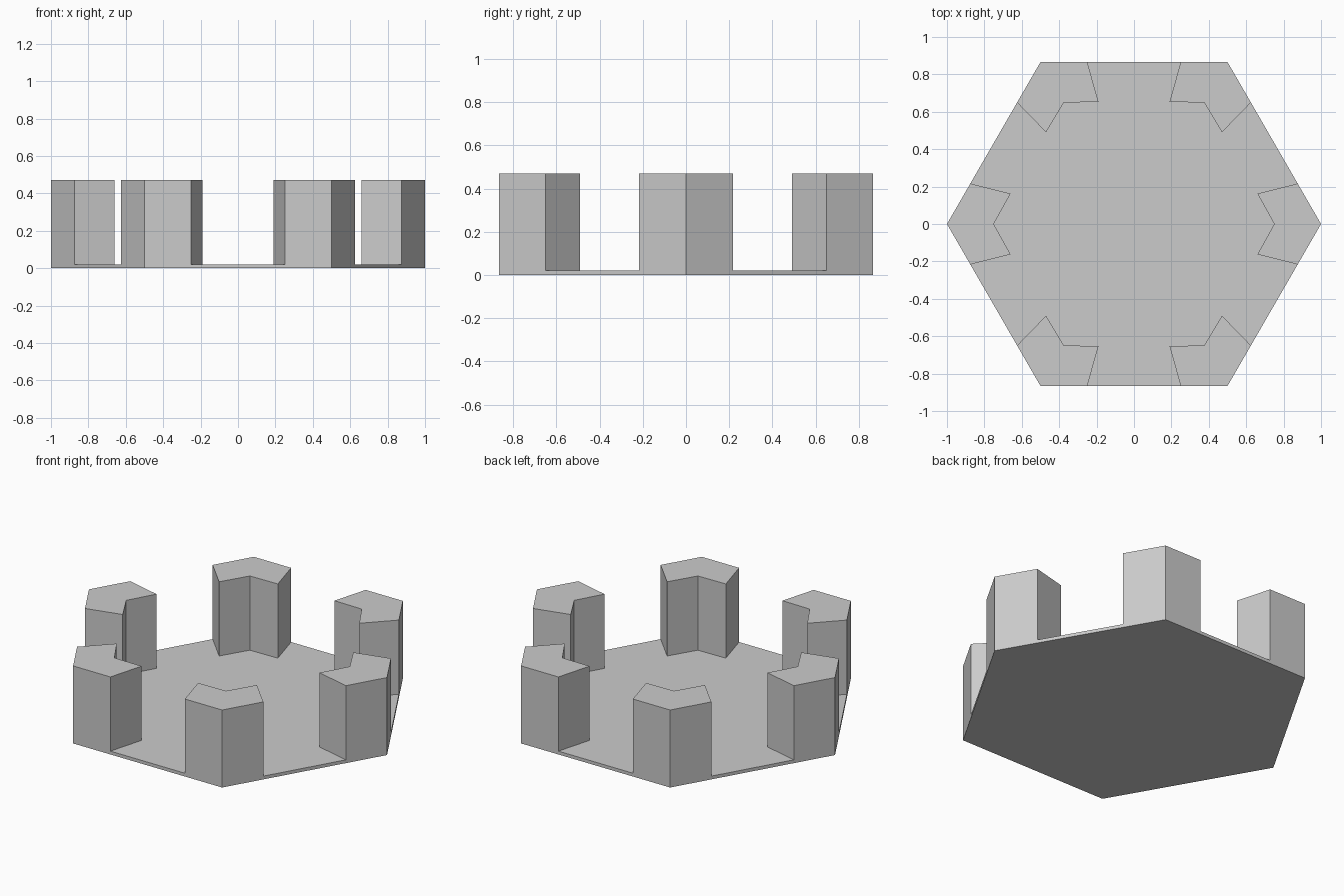
import bpy, bmesh, math

if "Cube" in bpy.data.objects:
    bpy.data.objects.remove(bpy.data.objects["Cube"])


def prism(name, points, z0, z1):
    """Extrude a flat outline between two heights."""
    bm = bmesh.new()
    face = bm.faces.new([bm.verts.new((x, y, z0)) for x, y in points])
    top = bmesh.ops.extrude_face_region(bm, geom=[face], use_keep_orig=True)
    for v in top["geom"]:
        if isinstance(v, bmesh.types.BMVert):
            v.co.z = z1
    bmesh.ops.recalc_face_normals(bm, faces=bm.faces[:])
    mesh = bpy.data.meshes.new(name)
    bm.to_mesh(mesh)
    bm.free()
    obj = bpy.data.objects.new(name, mesh)
    bpy.context.collection.objects.link(obj)
    return obj


def around_hexagon(profile):
    """Repeat a corner profile at all six corners."""
    result = []
    for k in range(6):
        c, s = math.cos(k * math.pi / 3), math.sin(k * math.pi / 3)
        result += [(x * c - y * s, x * s + y * c) for x, y in profile]
    return result


# Hexagonal block: floor plus corner posts
tray = prism("hexagonal_tray", around_hexagon([(1, 0)]), 0, 0.47)

# Cutter: hollow interior with flared side openings and notched post backs
edge, inner = (0.875, 0.2165), (0.66, 0.162)
out = tuple(e + (e - i) for e, i in zip(edge, inner))
notch = [(out[0], -out[1]), (inner[0], -inner[1]), (0.75, 0), inner, out]
cutter = prism("interior_cutter", around_hexagon(notch), 0.02, 0.7)
cutter.hide_render = True
cutter.hide_viewport = True

# Carve the interior, leaving a thin floor and six posts
cut = tray.modifiers.new("carve_interior", "BOOLEAN")
cut.operation = "DIFFERENCE"
cut.solver = "EXACT"
cut.object = cutter
